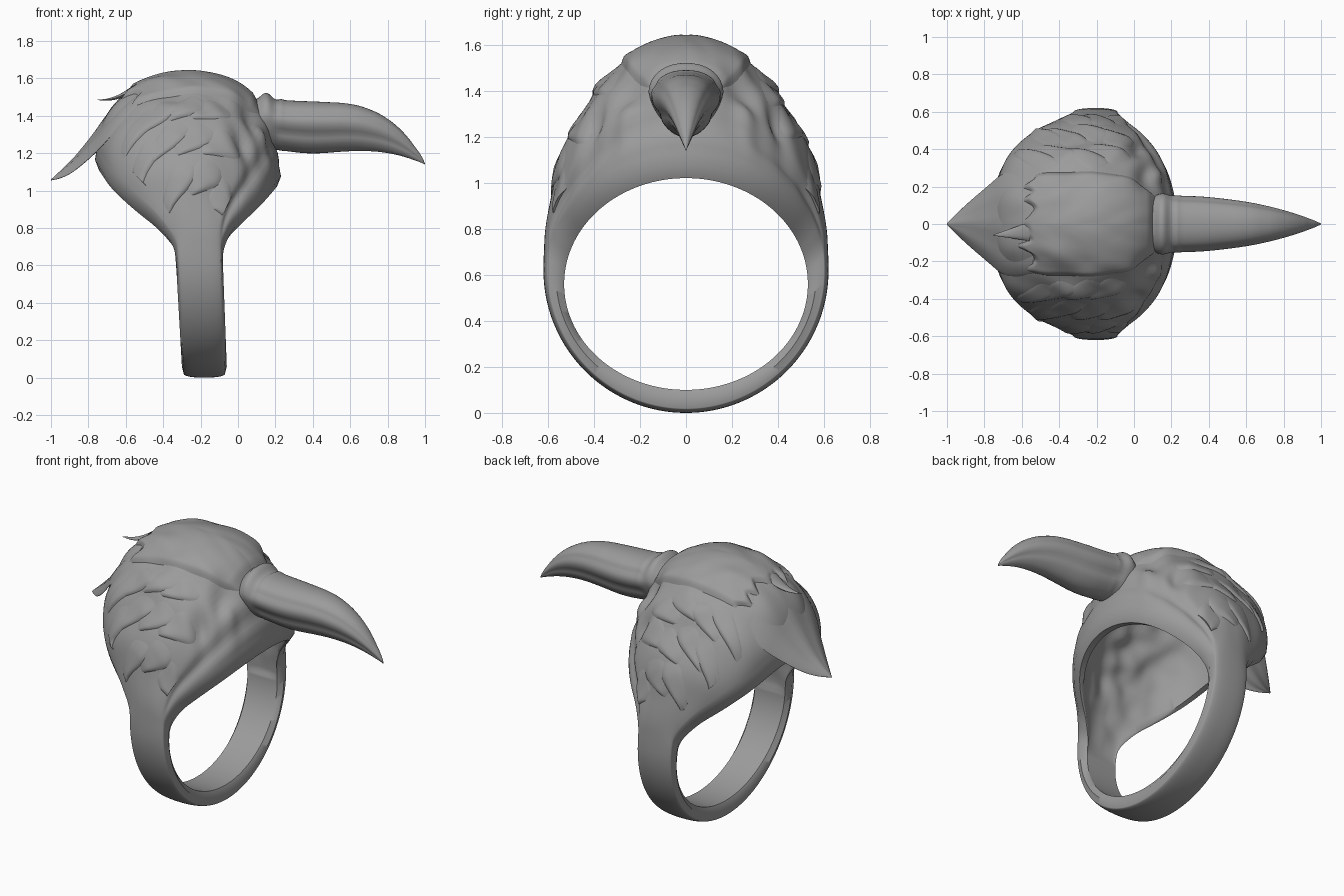
import bpy, bmesh, random
from math import sin, cos, pi, exp, asin, sqrt, copysign
from mathutils import Vector, noise

if "Cube" in bpy.data.objects:
    bpy.data.objects.remove(bpy.data.objects["Cube"])

random.seed(4)
grey = bpy.data.materials.new("dark_grey")
grey.diffuse_color = (.33, .33, .33, 1)
grey.use_nodes = True
grey.node_tree.nodes["Principled BSDF"].inputs["Base Color"].default_value = grey.diffuse_color


def table(rows, k):
    """Piecewise-linear lookup in a small profile table."""
    if k <= rows[0][0]:
        return rows[0][1:]
    for a, b in zip(rows, rows[1:]):
        if k <= b[0]:
            f = (k - a[0]) / (b[0] - a[0])
            return tuple(p + (q - p) * f for p, q in zip(a[1:], b[1:]))
    return rows[-1][1:]


def smooth_table(rows, k, r):
    """Table lookup averaged over a small window to round off the kinks."""
    r = min(r, k - rows[0][0], rows[-1][0] - k)
    s = [table(rows, k + r * d) for d in (-1, -.5, 0, .5, 1)]
    return tuple(sum(c) / 5 for c in zip(*s))


def skin(name, rows, wrap_rows=False, wrap_cols=False, cap=False):
    """Mesh skinned over rows of points."""
    bm = bmesh.new()
    v = [[bm.verts.new(p) for p in r] for r in rows]
    n, m = len(v), len(v[0])
    for i in range(n if wrap_rows else n - 1):
        for j in range(m if wrap_cols else m - 1):
            i2, j2 = (i + 1) % n, (j + 1) % m
            bm.faces.new((v[i][j], v[i2][j], v[i2][j2], v[i][j2]))
    if cap:
        bm.faces.new(v[0])
        bm.faces.new(v[-1])
    bmesh.ops.recalc_face_normals(bm, faces=bm.faces)
    me = bpy.data.meshes.new(name)
    bm.to_mesh(me)
    bm.free()
    me.materials.append(grey)
    ob = bpy.data.objects.new(name, me)
    bpy.context.collection.objects.link(ob)
    bpy.ops.object.select_all(action='DESELECT')
    ob.select_set(True)
    bpy.context.view_layer.objects.active = ob
    bpy.ops.object.shade_smooth_by_angle(angle=0.9)


# Width of the ring (x left, x right) against cos(angle from the top)
WIDTH = [(-1, -.29, -.07), (0, -.32, -.09), (.2, -.33, -.09), (.42, -.43, -.04),
         (.62, -.57, .055), (.82, -.69, .15), (1, -.755, .22)]


def width(t):
    return smooth_table(WIDTH, cos(t), .07)


def frame(t, x):
    xl, xr = width(t)
    u = max(-1, min(1, (2 * x - xl - xr) / (xr - xl)))
    return u, max(0, cos(t)) * .09 * (1 - u) / 2   # back rim sits a little higher


def outer(t, x, lift=0):
    """Outer skin of band and head at angle t around the ring."""
    s, c = sin(t), cos(t)
    u, rise = frame(t, x)
    w = sqrt(max(0, 1 - abs(u) ** 2.3))
    edge = .62 + (.51 if c > 0 else .60) * c + rise
    dome = .62 + (1.0 if c > 0 else .62) * c
    p = Vector((x, (.60 + .02 * w) * s, edge + (dome - edge) * w))
    # eye hollows, cheek pits, groove above the front lip and feather-like folds
    k = max(0, min(1, (c - .1) * 4)) * min(1, w * 1.6)
    y = abs(p.y)
    lift -= .05 * k * exp(-((p.x - .07) / .06) ** 2 - ((y - .25) / .07) ** 2)
    lift -= .03 * k * exp(-((p.x - .03) / .05) ** 2 - ((y - .40) / .04) ** 2)
    lift += .025 * k * exp(-((p.x - .14) / .05) ** 2 - ((y - .27) / .04) ** 2)
    lift -= .025 * max(0, min(1, (c - .2) * 3)) * max(0, u) * exp(-((w - .32) / .12) ** 2)
    rough = .006 + .014 * min(1, y / .3)
    lift += rough * k * noise.noise(Vector((p.x * 4 + y * 5, y * 9 - p.x * 5, p.z * 3)))
    return p + Vector((u ** 3, s, c)).normalized() * lift


def inner(t, x):
    """Finger hole, opening into the hollow head."""
    s, c = sin(t), cos(t)
    u, rise = frame(t, x)
    w = sqrt(max(0, 1 - min(1, abs(u) / .88) ** 2.3)) if c > 0 else 0
    edge = .56 + .46 * c + rise
    dome = .56 + .98 * c
    p = Vector((x, (.53 + .01 * w) * s, edge + (dome - edge) * w))
    k = max(0, min(1, c * 2)) * w
    return p + Vector((0, s, c)) * .035 * k * noise.noise(p * 9)


# Band and hollow head as one closed skin
rows = []
NT, NX = 200, 44
us = [-cos(pi * j / NX) for j in range(NX + 1)]
for i in range(NT):
    t = 2 * pi * i / NT
    xl, xr = width(t)
    mid, half = (xl + xr) / 2, (xr - xl) / 2
    ring = [outer(t, mid + half * u) for u in us]
    ins = [inner(t, mid + (half - .012) * u) for u in reversed(us)]
    a, b = ring[-1].lerp(ins[0], .5), ring[0].lerp(ins[-1], .5)
    a.x, b.x = xr + .01, xl - .01
    rows.append(ring + [a] + ins + [b])
skin("ring_head", rows, True, True)

# Smooth crown cap with brow edges and a ragged back edge
CROWN = [(-.62, .25), (-.5, .285), (-.3, .29), (-.1, .28), (.04, .24), (.15, .12)]
rows = []
for i in range(61):
    f = i / 60
    row = []
    for j in range(61):
        b = -1 + j / 30
        ragged = .11 * noise.noise(Vector((b * 5, 2.3, 0))) * (1 - f) ** 5
        x = -.60 + .745 * f + ragged
        y = smooth_table(CROWN, x, .05)[0] * b if x > -.62 else .25 * b
        rim = min(1, (1 - abs(b)) * 9, f * 16, (1 - f) * 10)
        row.append(outer(asin(y / .615), x, -.012 + .034 * rim))
    rows.append(row)
skin("crown_cap", rows)


def feather(name, x0, t0, dx, dt, wide, side):
    """Leaf-shaped feather lying on the head skin."""
    rows = []
    length = sqrt(dx * dx + .64 * dt * dt)
    for i in range(19):
        a = i / 18
        h = wide * sin(pi * (.15 + .85 * a)) ** .6 if a < 1 else .001
        row = []
        for j in range(13):
            b = -1 + j / 6
            x = x0 + dx * a + .04 * sin(pi * a) + h * b * .8 * dt / length
            t = t0 + dt * a - h * b * dx / length / .8
            xl, xr = width(t)
            x = max(xl + .02, min(xr - .02, x))
            # one edge lifted, the other sinking under its neighbour
            lift = -.012 + (.02 + .008 * b) * (1 - b ** 6) * min(1, a * 2) * min(1, (1 - a) * 7)
            row.append(outer(side * t, x, lift))
        rows.append(row)
    skin(name, rows)


# Overlapping feather rows on both cheeks, sweeping back and down
LAYOUT = [(.47, 4, -.02, .13, -.26, .26), (.68, 4, .0, .13, -.24, .3), (.92, 3, -.02, .12, -.16, .32)]
for side in (-1, 1):
    label = "right" if side < 0 else "left"
    for r, (t0, n, xs, step, dx, dt) in enumerate(LAYOUT):
        for q in range(n):
            feather(f"{label}_feather_{r}_{q}", xs - step * q + random.uniform(-.02, .02),
                    t0 + random.uniform(-.04, .04), dx, dt, .085, side)

# Beak: x, top z, bottom z, half width
BEAK = [(.06, 1.47, 1.24, .13), (.11, 1.495, 1.22, .15), (.14, 1.525, 1.215, .163), (.165, 1.52, 1.215, .163),
        (.195, 1.487, 1.22, .152), (.3, 1.48, 1.205, .15), (.4, 1.477, 1.196, .145), (.6, 1.467, 1.212, .12),
        (.7, 1.44, 1.213, .1), (.8, 1.39, 1.203, .075), (.88, 1.322, 1.185, .05), (.94, 1.252, 1.165, .03),
        (.98, 1.19, 1.15, .012), (1, 1.145, 1.14, .002)]
rows = []
for i in range(80):
    x = .06 + .94 * i / 79
    top, bot, h = smooth_table(BEAK, x, .012 if x < .22 else .06)
    zc = bot + (top - bot) * .58
    fade = max(0, min(1, (x - .18) * 20))
    row = []
    for j in range(48):
        a = 2 * pi * j / 48
        s, c = sin(a), cos(a)
        y = h * copysign(abs(c) ** .9, c) * (1 if s > 0 else 1 + .22 * s)
        # mouth line and a shallow flute above it
        groove = 1 - fade * (.1 * exp(-((s + .4) / .14) ** 2) + .06 * exp(-((s - .45) / .15) ** 2))
        z = zc + s * ((top - zc) if s > 0 else (zc - bot))
        row.append((x, y * groove, z))
    rows.append(row)
skin("beak", rows, wrap_cols=True, cap=True)

# Pointed nape plume: -x, top z, half width, thickness, side droop
NAPE = [(.54, 1.56, .27, .06, .09), (.62, 1.5, .285, .06, .1), (.7, 1.405, .275, .065, .1), (.78, 1.29, .205, .06, .07),
        (.88, 1.17, .12, .05, .04), (.95, 1.105, .055, .035, .02), (1, 1.06, .003, .006, 0)]
rows = []
for i in range(40):
    k = .54 + .46 * i / 39
    zt, h, th, droop = smooth_table(NAPE, k, .03)
    row = []
    for j in range(36):
        a = 2 * pi * j / 36
        b = cos(a)
        fold = .008 * sin(b * 9 - k * 6) * (h / .28)
        row.append((-k, h * b, zt - droop * b * b + th * (sin(a) - 1) / 2 + fold))
    rows.append(row)
skin("nape_plume", rows, wrap_cols=True, cap=True)

# Small loose barb at the back of the crown
base, tip = Vector((-.56, -.04, 1.545)), Vector((-.755, -.06, 1.485))
rows = []
for i in range(9):
    f = i / 8
    p = base.lerp(tip, f) - Vector((0, 0, .02 * sin(pi * f)))
    k = .035 * (1 - f) + .001
    rows.append([p + Vector((0, k * 1.4 * cos(pi * j / 6), k * .5 * sin(pi * j / 6))) for j in range(12)])
skin("crown_barb", rows, wrap_cols=True, cap=True)
